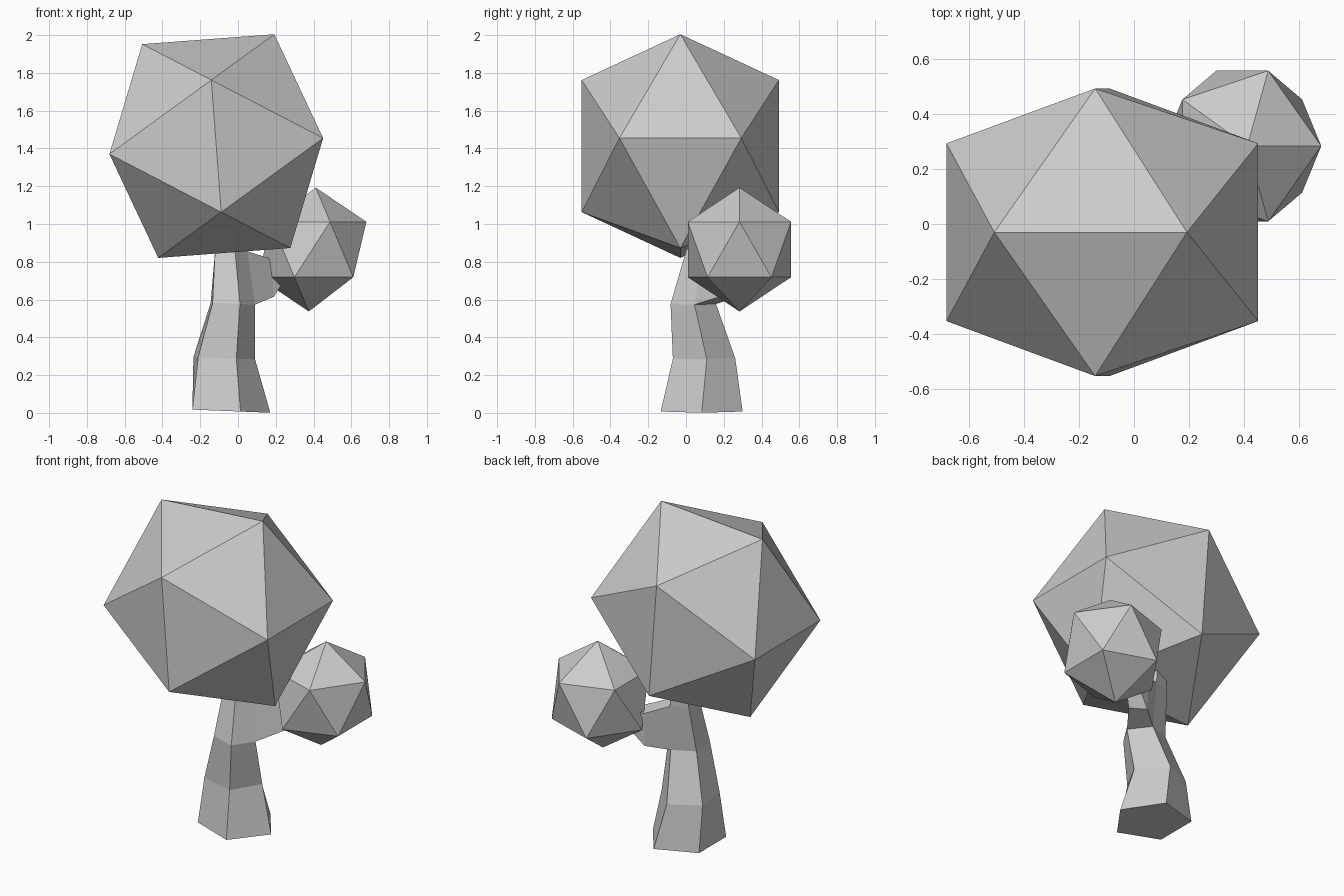
import bpy
import bmesh
from math import cos, sin, radians
from mathutils import Matrix, Vector

cube = bpy.data.objects.get("Cube")
if cube:
    bpy.data.objects.remove(cube, do_unlink=True)

grey = bpy.data.materials.new("plain grey")
grey.use_nodes = True
COLOR = (0.6, 0.6, 0.6, 1)
grey.diffuse_color = COLOR
grey.node_tree.nodes["Principled BSDF"].inputs["Base Color"].default_value = COLOR


def add_object(name, bm):
    bmesh.ops.recalc_face_normals(bm, faces=bm.faces)
    mesh = bpy.data.meshes.new(name)
    bm.to_mesh(mesh)
    bm.free()
    mesh.materials.append(grey)
    obj = bpy.data.objects.new(name, mesh)
    bpy.context.collection.objects.link(obj)
    return obj


def foliage(name, center, radius, scale, tilt=0, lean=0):
    """Twenty-sided leaf ball, tilted about y, squashed and leaned along x."""
    bm = bmesh.new()
    bmesh.ops.create_icosphere(bm, subdivisions=1, radius=radius)
    shear = Matrix.Identity(4)
    shear[0][2] = lean
    bm.transform(Matrix.Translation(center) @ shear
                 @ Matrix.Diagonal((*scale, 1))
                 @ Matrix.Rotation(radians(tilt), 4, "Y"))
    return add_object(name, bm)


def bridge(bm, lower, upper, skip=None):
    n = len(lower)
    for i in range(n):
        if i != skip:
            j = (i + 1) % n
            bm.faces.new((lower[i], lower[j], upper[j], upper[i]))


# Trunk: five-sided rings given as centre, radius, twist
RINGS = [
    ((-0.057, 0.083, 0.010), 0.228, 0),
    ((-0.083, 0.089, 0.29), 0.175, 7),
    ((-0.037, 0.036, 0.578), 0.127, 4),
    ((-0.045, 0.09, 0.86), 0.094, 0),
    ((-0.045, 0.11, 1.0), 0.075, 0),
]
bm = bmesh.new()
rings = []
for (cx, cy, cz), r, twist in RINGS:
    ring = []
    for k in range(5):
        a = radians(72 * k + twist)
        z = cz - 0.04 * r * cos(a)
        ring.append(bm.verts.new((cx + r * cos(a), cy + r * sin(a), z)))
    rings.append(ring)
for k in range(4):
    bridge(bm, rings[k], rings[k + 1], skip=0 if k == 2 else None)
bm.faces.new(rings[0])
bm.faces.new(rings[-1])

# Branch: grows from the open trunk panel, then bends up into the small ball
root = [rings[2][0], rings[2][1], rings[3][1], rings[3][0]]
elbow = [(0.19, 0.18, 0.615), (0.11, 0.25, 0.605), (0.11, 0.26, 0.81), (0.175, 0.18, 0.815)]
tip = [(0.28, 0.25, 0.76), (0.25, 0.3, 0.76), (0.24, 0.3, 0.86), (0.26, 0.25, 0.86)]
for section in (elbow, tip):
    verts = [bm.verts.new(Vector(p)) for p in section]
    bridge(bm, root, verts)
    root = verts
bm.faces.new(root)
add_object("trunk_and_branch", bm)

# Leaf balls
foliage("large_foliage", (-0.115, -0.03, 1.4125), 0.667, (1, 0.92, 1), tilt=-36)
foliage("small_foliage", (0.393, 0.283, 0.865), 0.328, (0.95, 0.98, 1), lean=0.055)
